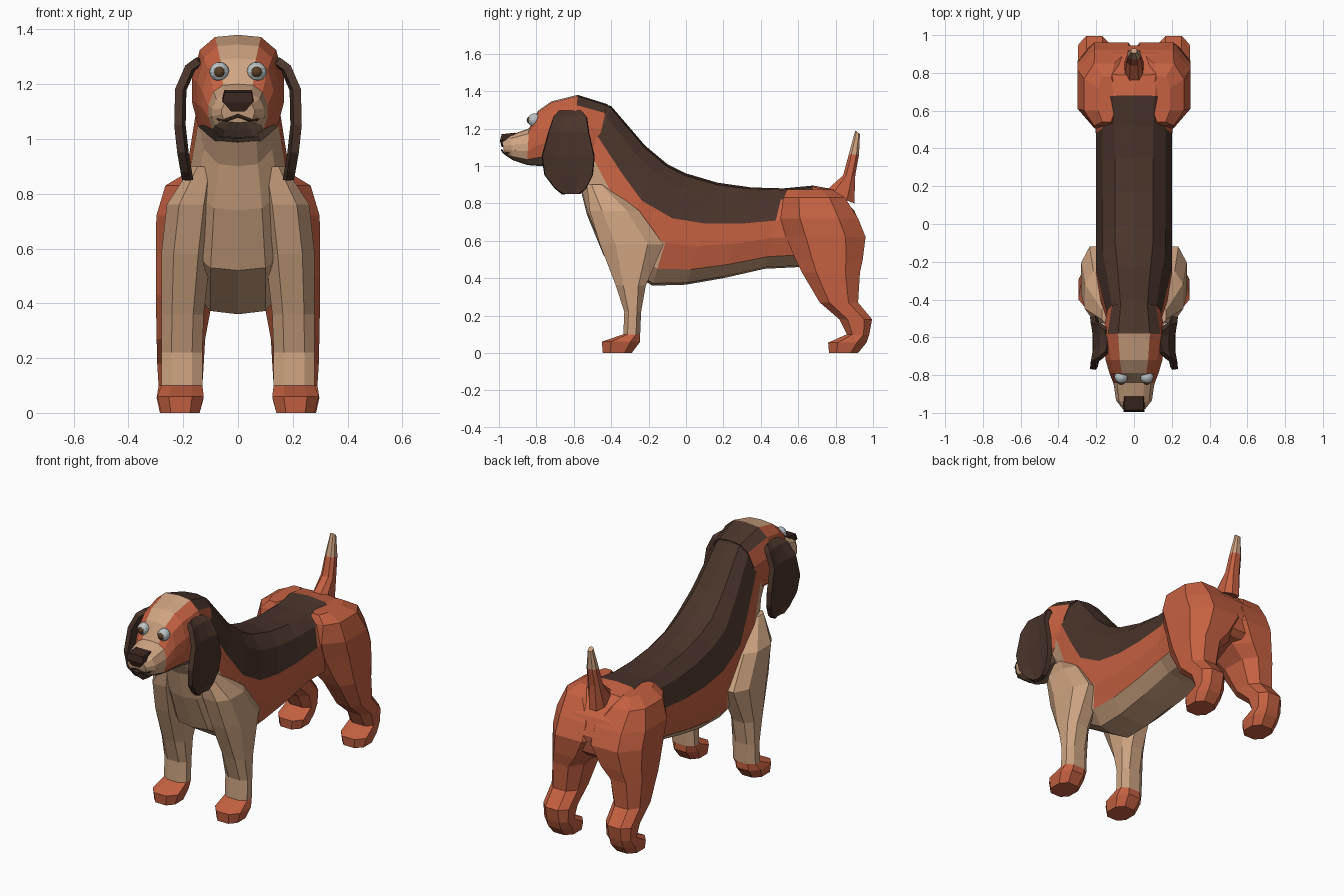
import bpy, bmesh, math
from mathutils import Vector

if "Cube" in bpy.data.objects:
    bpy.data.objects.remove(bpy.data.objects["Cube"])


def mat(name, c):
    m = bpy.data.materials.new(name)
    m.diffuse_color = (*c, 1)
    m.use_nodes = True
    m.node_tree.nodes["Principled BSDF"].inputs["Base Color"].default_value = m.diffuse_color
    return m


DARK = mat("dark brown", (.068, .034, .023))
RUST = mat("rust", (.56, .12, .053))
CREAM = mat("cream", (.62, .37, .22))
JAW = mat("jaw", (.28, .17, .11))
BLACK = mat("nose brown", (.04, .018, .012))
WHITE = mat("eye white", (.5, .55, .56))
IRIS = mat("iris", (.10, .05, .02))


def loft(name, rings, color, closed=True, mirror=False, thick=0):
    """Skin rings of points; color(i, j, centre) picks the face material."""
    bm = bmesh.new()
    vs = [[bm.verts.new(p) for p in r] for r in rings]
    n = len(rings[0])
    mats = []

    def face(verts, i, j):
        f = bm.faces.new(verts)
        m = color(i, j, f.calc_center_median())
        if m not in mats:
            mats.append(m)
        f.material_index = mats.index(m)

    for i in range(len(vs) - 1):
        for j in range(n if closed else n - 1):
            k = (j + 1) % n
            face((vs[i][j], vs[i][k], vs[i + 1][k], vs[i + 1][j]), i, j)
    if closed:
        face(vs[0][::-1], 0, 0)
        face(vs[-1], len(vs) - 2, 0)
    bmesh.ops.recalc_face_normals(bm, faces=bm.faces)
    me = bpy.data.meshes.new(name)
    bm.to_mesh(me)
    bm.free()
    for m in mats:
        me.materials.append(m)
    ob = bpy.data.objects.new(name, me)
    bpy.context.collection.objects.link(ob)
    if thick:
        s = ob.modifiers.new("thickness", 'SOLIDIFY')
        s.thickness, s.offset = thick, 0
    if mirror:
        ob.modifiers.new("mirror", 'MIRROR')
    return ob


HALF = [(0, 0), (.5, .02), (.83, .14), (1, .40), (1, .62), (.86, .85), (.5, .98), (0, 1)]


def oval(ty, tz, by, bz, w):
    """Body cross-section between a top point and a bottom point."""
    pts = HALF + [(-x, t) for x, t in HALF[-2:0:-1]]
    return [(x * w, ty + (by - ty) * t, tz + (bz - tz) * t) for x, t in pts]


def block(z, yf, yb, xi, xo, slope=0, c=.25):
    """Level octagonal limb section."""
    out = []
    for u, v in [(c, 0), (1 - c, 0), (1, c), (1, 1 - c), (1 - c, 1), (c, 1), (0, 1 - c), (0, c)]:
        out.append((xi + (xo - xi) * u, yf + (yb - yf) * v, z + slope * v))
    return out


# Torso and neck
def torso_color(i, j, c):
    k = j if j < 7 else 13 - j
    if k < 3:
        return DARK if i < 8 and not (i == 7 and k == 2) else RUST
    if i < 4:
        return RUST if k == 3 and c.z > .7 else CREAM
    if i >= 8:
        return RUST
    return RUST if k < 5 else CREAM


loft("torso", [oval(*r) for r in [
    (-.48, 1.34, -.64, 1.02, .13), (-.40, 1.32, -.57, .90, .145),
    (-.22, 1.11, -.53, .74, .175), (-.10, 1.01, -.44, .52, .20),
    (0, .96, -.18, .36, .20), (.17, .91, 0, .365, .20),
    (.35, .885, .20, .40, .20), (.52, .88, .42, .45, .20),
    (.68, .895, .62, .46, .22), (.79, .875, .80, .50, .24),
    (.90, .76, .90, .52, .24), (.945, .66, .93, .55, .2)]], torso_color)


# Head
def head_color(i, j, c):
    k = j if j < 7 else 13 - j
    if i == 0:
        return DARK if k < 2 else RUST
    if i >= 4:
        return JAW if k >= 5 else CREAM
    if k >= 5:
        return JAW
    return CREAM if k == 0 else RUST


loft("head", [oval(*r) for r in [
    (-.42, 1.33, -.50, .99, .14), (-.58, 1.38, -.60, .985, .168),
    (-.72, 1.345, -.72, 1.0, .15), (-.79, 1.295, -.79, 1.0, .13),
    (-.84, 1.20, -.85, 1.005, .108), (-.94, 1.165, -.925, 1.03, .095),
    (-.985, 1.14, -.97, 1.06, .06)]], head_color)

# Nose
loft("nose", [
    [(-.025, -.985, 1.10), (.025, -.985, 1.10), (.025, -.94, 1.10), (-.025, -.94, 1.10)],
    [(-.055, -.995, 1.135), (.055, -.995, 1.135), (.06, -.93, 1.14), (-.06, -.93, 1.14)],
    [(-.05, -.985, 1.17), (.05, -.985, 1.17), (.05, -.91, 1.178), (-.05, -.91, 1.178)]],
    lambda i, j, c: BLACK)

# Mouth line
cu = bpy.data.curves.new("mouth", 'CURVE')
cu.dimensions = '3D'
cu.bevel_depth = .006
cu.bevel_resolution = 0
path = [(0, -.985, 1.085), (.04, -.975, 1.07), (.07, -.95, 1.072), (.095, -.91, 1.082)]
pts = [(-x, y, z) for x, y, z in path[:0:-1]] + path
sp = cu.splines.new('POLY')
sp.points.add(len(pts) - 1)
for p, co in zip(sp.points, pts):
    p.co = (*co, 1)
cu.materials.append(BLACK)
bpy.context.collection.objects.link(bpy.data.objects.new("mouth", cu))

# Eyes
for side, s in (("right", 1), ("left", -1)):
    for part, r, y, m in (("eyeball", .036, -.81, WHITE), ("iris", .022, -.83, IRIS)):
        bpy.ops.mesh.primitive_uv_sphere_add(segments=12, ring_count=8, radius=r,
                                             location=(s * .068, y, 1.245))
        o = bpy.context.object
        o.name = f"{side}_{part}"
        o.data.materials.append(m)

# Ears
rows = [(1.285, .145, -.68, -.56), (1.26, .18, -.71, -.53), (1.18, .215, -.735, -.52),
        (1.05, .218, -.77, -.49), (.95, .207, -.755, -.50), (.88, .195, -.70, -.535),
        (.85, .19, -.66, -.57)]
loft("ear", [[(x - (.012 if t in (.3, .7) else 0), y0 + (y1 - y0) * t, z)
              for t in (0, .3, .7, 1)] for z, x, y0, y1 in rows],
     lambda i, j, c: DARK, closed=False, mirror=True, thick=.03)

# Front legs
loft("front_leg", [block(*r) for r in [
    (.90, -.53, -.43, .08, .17), (.76, -.515, -.25, .08, .26),
    (.58, -.46, -.12, .10, .28), (.36, -.375, -.215, .125, .28),
    (.22, -.33, -.24, .13, .28), (.10, -.335, -.245, .13, .28),
    (.06, -.45, -.245, .125, .295), (0, -.445, -.29, .14, .28)]],
    lambda i, j, c: RUST if i >= 5 else CREAM, mirror=True)

# Hind legs with haunches
loft("hind_leg", [block(*r) for r in [
    (.875, .54, .78, .10, .19), (.83, .52, .85, .05, .265),
    (.72, .505, .92, -.06, .298), (.62, .535, .96, -.06, .30),
    (.50, .585, .945, .02, .30), (.43, .62, .93, .09, .30),
    (.27, .715, .92, .12, .297), (.18, .82, .995, .125, .295),
    (.10, .86, .98, .13, .29), (.055, .76, .965, .125, .297),
    (0, .765, .92, .14, .285)]],
    lambda i, j, c: RUST, mirror=True)

# Tail
loft("tail", [block(*r) for r in [
    (.86, .74, .90, -.05, .05, -.06), (.95, .84, .905, -.04, .04),
    (1.06, .87, .925, -.032, .032), (1.19, .905, .93, -.015, .015, -.02)]],
    lambda i, j, c: CREAM if i == 2 else RUST)
